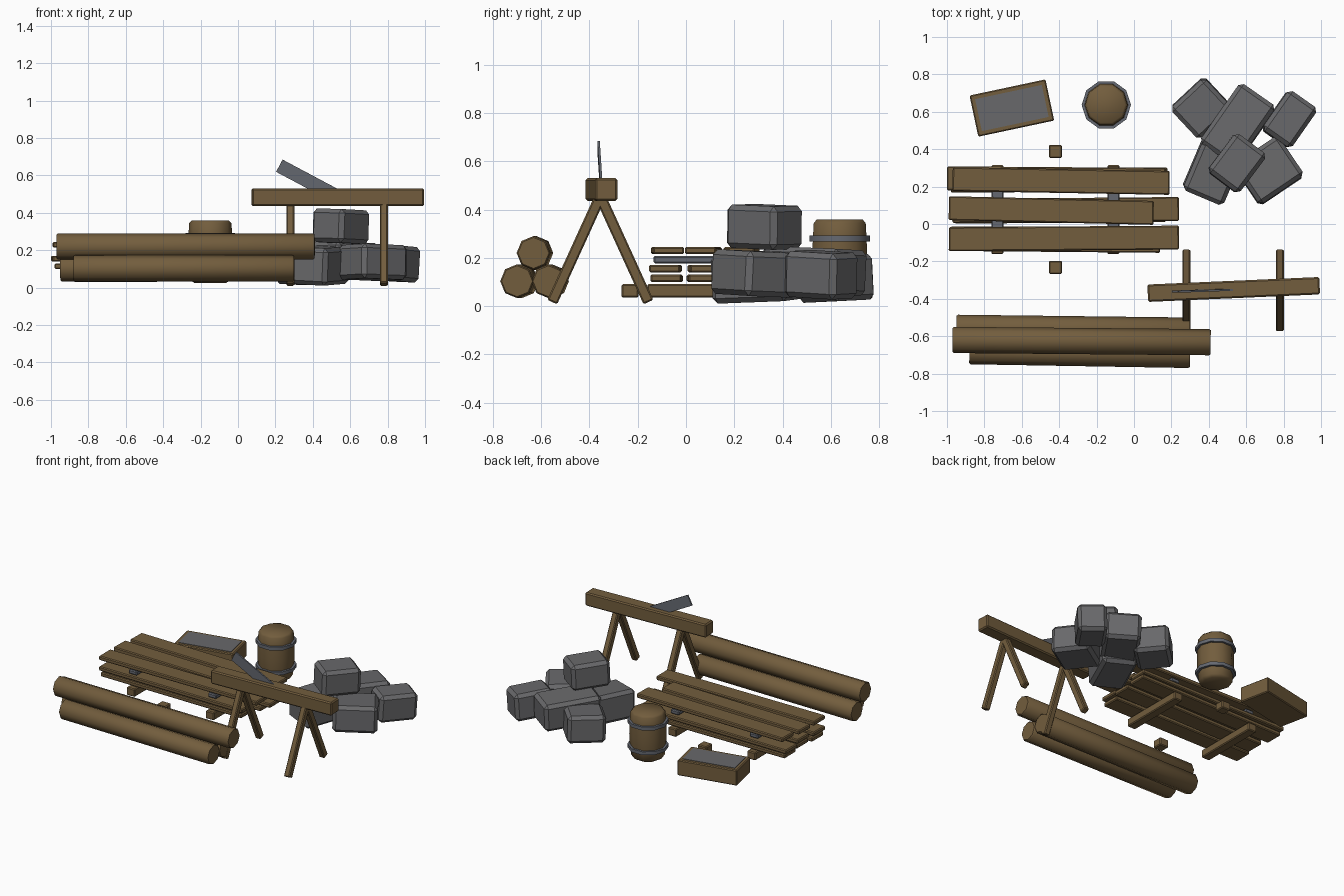
import bpy, bmesh, math
from mathutils import Vector, Matrix, Euler

old = bpy.data.objects.get("Cube")
if old:
    bpy.data.objects.remove(old, do_unlink=True)


def material(name, rgb):
    m = bpy.data.materials.new(name)
    m.use_nodes = True
    m.diffuse_color = (*rgb, 1)
    bsdf = m.node_tree.nodes["Principled BSDF"]
    bsdf.inputs["Base Color"].default_value = (*rgb, 1)
    bsdf.inputs["Roughness"].default_value = 0.8
    return m


WOOD = material("brown wood", (0.17, 0.11, 0.047))
STONE = material("grey stone", (0.14, 0.14, 0.146))
STEEL = material("blue grey steel", (0.13, 0.14, 0.165))


def finish(name, bm, mats, matrix):
    bmesh.ops.recalc_face_normals(bm, faces=bm.faces)
    mesh = bpy.data.meshes.new(name)
    bm.to_mesh(mesh)
    bm.free()
    for m in mats:
        mesh.materials.append(m)
    obj = bpy.data.objects.new(name, mesh)
    obj.matrix_world = matrix
    bpy.context.collection.objects.link(obj)
    return obj


def block(name, loc, size, mat=WOOD, rot=(0, 0, 0), bevel=0.006):
    """Chamfered box; rotation in degrees."""
    bm = bmesh.new()
    bmesh.ops.create_cube(bm, size=1)
    bmesh.ops.scale(bm, vec=size, verts=bm.verts)
    if bevel:
        bmesh.ops.bevel(bm, geom=bm.edges[:], offset=bevel, segments=1,
                        affect='EDGES')
    turn = Euler([math.radians(a) for a in rot]).to_matrix().to_4x4()
    return finish(name, bm, [mat], Matrix.Translation(loc) @ turn)


def smooth(obj, angle):
    bpy.ops.object.select_all(action='DESELECT')
    obj.select_set(True)
    bpy.context.view_layer.objects.active = obj
    bpy.ops.object.shade_smooth_by_angle(angle=math.radians(angle))


def lathe(name, profile, sides, mat, matrix, closed=False):
    """Surface of revolution around local z from (radius, z) points."""
    bm = bmesh.new()
    rings = [[bm.verts.new((r * math.cos(math.tau * i / sides),
                            r * math.sin(math.tau * i / sides), z))
              for i in range(sides)] for r, z in profile]
    pairs = list(zip(rings, rings[1:]))
    if closed:
        pairs.append((rings[-1], rings[0]))
    else:
        bm.faces.new(rings[0])
        bm.faces.new(rings[-1])
    for a, b in pairs:
        for i in range(sides):
            j = (i + 1) % sides
            bm.faces.new((a[i], a[j], b[j], b[i]))
    obj = finish(name, bm, [mat], matrix)
    smooth(obj, 50)
    return obj


# Log pile: two below, one on top
for name, a, b in (("log_back", (-0.95, -0.555, 0.103), (0.30, -0.57, 0.103)),
                   ("log_front", (-0.88, -0.68, 0.103), (0.30, -0.70, 0.103)),
                   ("log_top", (-0.97, -0.62, 0.22), (0.41, -0.632, 0.22))):
    a, b = Vector(a), Vector(b)
    d = b - a
    n = d.length
    place = Matrix.Translation(a) @ d.to_track_quat('Z', 'Y').to_matrix().to_4x4()
    lathe(name, [(0.064, 0), (0.07, 0.008), (0.07, n - 0.008), (0.064, n)],
          8, WOOD, place)

# Timber stack: bearers, chocks, spacers and layered planks
for side, x in (("left", -0.11), ("right", -0.73)):
    block("bearer_" + side, (x, 0.077, 0.063), (0.065, 0.475, 0.056))
    block("spacer_" + side, (x, 0.075, 0.192), (0.065, 0.42, 0.03), STEEL)
for side, y in (("back", 0.388), ("front", -0.232)):
    block("chock_" + side, (-0.42, y, 0.063), (0.07, 0.07, 0.056))

# each plank: left end, right end, centre y, centre z, turn
planks = [
    (-0.97, 0.19, 0.23, 0.230, -1.0), (-0.99, 0.105, 0.072, 0.230, -1.3),
    (-0.99, 0.24, -0.077, 0.230, 0.4),
    (-1.0, 0.17, 0.24, 0.155, -0.4), (-0.97, 0.24, 0.075, 0.155, 0.5),
    (-0.99, 0.14, -0.085, 0.155, -0.5),
    (-0.98, 0.18, 0.235, 0.115, 0.3), (-0.96, 0.17, 0.07, 0.115, 0.4),
    (-0.98, 0.13, -0.08, 0.115, -0.4),
]
for i, (x0, x1, y, z, turn) in enumerate(planks):
    block(f"plank_{i + 1}", ((x0 + x1) / 2, y, z), (x1 - x0, 0.128, 0.03),
          rot=(0, 0, turn))

# Trestle with splayed legs
block("trestle_beam", (0.533, -0.35, 0.483), (0.92, 0.093, 0.094),
      rot=(0, 0, 2.5), bevel=0.008)
for side, x in (("left", 0.78), ("right", 0.28)):
    for end, s in (("front", -1), ("back", 1)):
        block(f"trestle_leg_{end}_{side}", (x, -0.355 + s * 0.1, 0.235),
              (0.042, 0.045, 0.48), rot=(s * 24.5, 0, 0))

# Blade stuck in the trestle beam
block("saw_blade", (0.38, -0.356, 0.567), (0.36, 0.01, 0.074), STEEL,
      rot=(2, 28, 2), bevel=0)

# Barrel with two hoops
spot = Matrix.Translation((-0.148, 0.637, 0))
lathe("barrel", [(0.085, 0.025), (0.108, 0.04), (0.116, 0.11), (0.12, 0.19),
                 (0.117, 0.28), (0.113, 0.345), (0.1, 0.358)], 10, WOOD, spot)
for name, z in (("hoop_upper", 0.28), ("hoop_lower", 0.105)):
    lathe(name, [(0.112, z - 0.012), (0.132, z - 0.012),
                 (0.132, z + 0.012), (0.112, z + 0.012)],
          10, STEEL, spot, closed=True)

# Mortar trough: wooden box with an inset grey filling on top
block("trough", (-0.653, 0.62, 0.085), (0.415, 0.225, 0.11), rot=(0, 0, 12))
block("trough_filling", (-0.653, 0.62, 0.14), (0.365, 0.175, 0.006), STONE,
      rot=(0, 0, 12), bevel=0)

# Stone heap
stones = [
    ((0.36, 0.62, 0.115), (0.25, 0.23, 0.19), (2, -2, 43)),
    ((0.555, 0.53, 0.145), (0.39, 0.235, 0.19), (-2, 2, 55)),
    ((0.83, 0.56, 0.13), (0.26, 0.19, 0.19), (2, 3, 55)),
    ((0.72, 0.285, 0.135), (0.29, 0.26, 0.185), (-2, 2, 34)),
    ((0.43, 0.3, 0.12), (0.34, 0.235, 0.2), (3, -2, 67)),
    ((0.55, 0.325, 0.328), (0.26, 0.21, 0.18), (1, 2, 53)),
]
for i, (loc, size, rot) in enumerate(stones):
    block(f"stone_{i + 1}", loc, size, STONE, rot, bevel=0.022)
